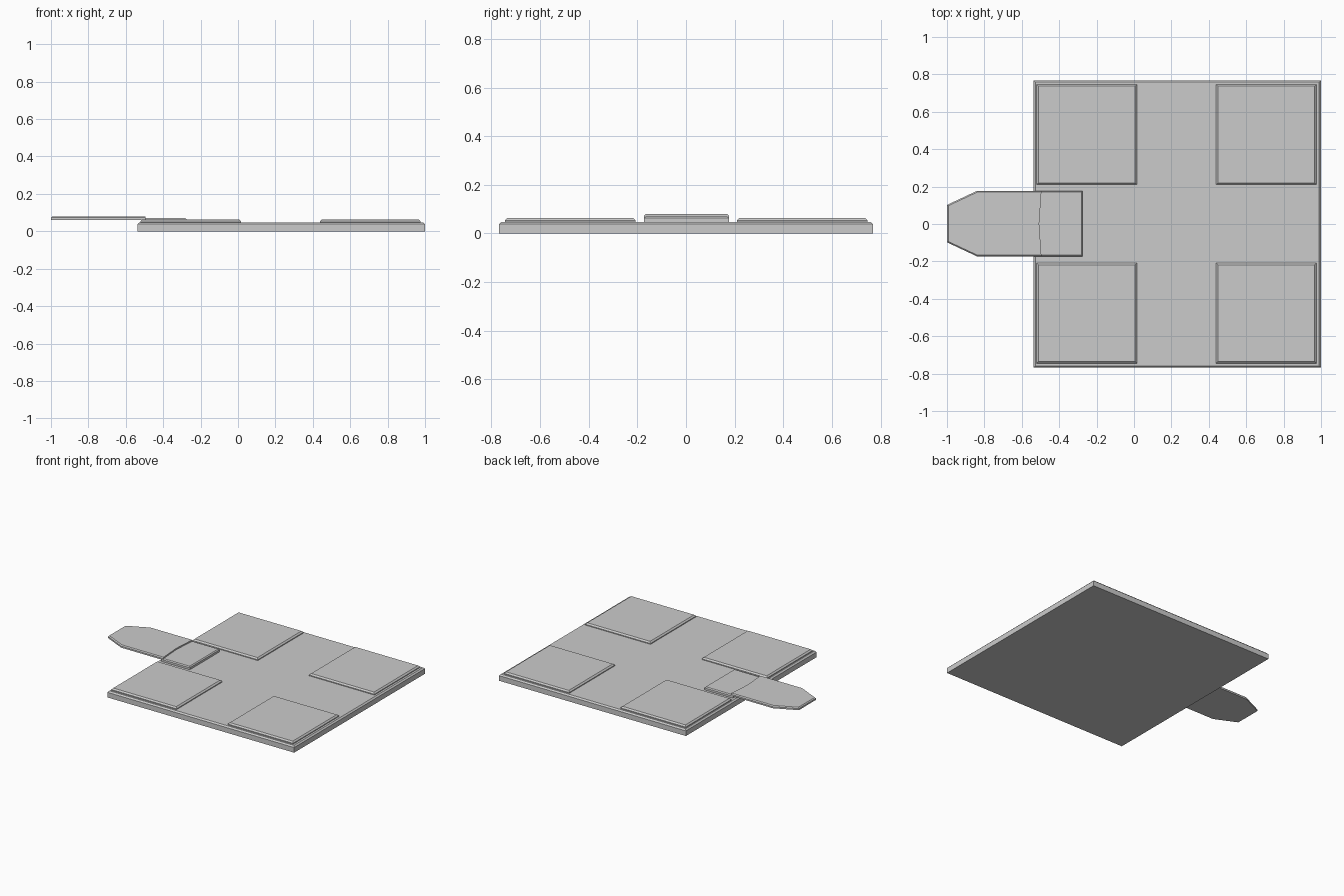
import bpy, bmesh

if "Cube" in bpy.data.objects:
    bpy.data.objects.remove(bpy.data.objects["Cube"])

def slab(name, outline, z0, z1, chamfer, plain=()):
    """Extruded outline with a chamfered top rim; edges listed in plain stay sharp."""
    bm = bmesh.new()
    low = [bm.verts.new((x, y, z0)) for x, y in outline]
    top = [bm.verts.new((x, y, z1)) for x, y in outline]
    n = len(outline)
    bm.faces.new(low[::-1])
    bm.faces.new(top)
    for i in range(n):
        j = (i + 1) % n
        bm.faces.new((low[i], low[j], top[j], top[i]))
    rim = [bm.edges.get((top[i], top[(i + 1) % n])) for i in range(n) if i not in plain]
    bmesh.ops.bevel(bm, geom=rim, offset=chamfer, segments=1, affect='EDGES')
    bmesh.ops.recalc_face_normals(bm, faces=bm.faces)
    me = bpy.data.meshes.new(name)
    bm.to_mesh(me)
    bm.free()
    ob = bpy.data.objects.new(name, me)
    bpy.context.collection.objects.link(ob)
    return ob

def rect(x0, x1, y0, y1):
    return [(x0, y0), (x1, y0), (x1, y1), (x0, y1)]

# Square base plate
slab("base_plate", rect(-0.537, 1.0, -0.768, 0.768), 0, 0.048, 0.01)

# Four raised corner pads
for xn, x0 in (("left", -0.521), ("right", 0.438)):
    for yn, y0 in (("front", -0.745), ("back", 0.21)):
        slab(f"pad_{yn}_{xn}", rect(x0, x0 + 0.537, y0, y0 + 0.537), 0.047, 0.064, 0.01)

# Lower strap resting on the plate
slab("strap_lower", rect(-0.51, -0.275, -0.173, 0.177), 0.047, 0.07, 0.007, plain=(3,))

# Upper strap with tapered tip, overlapping the lower strap
slab("strap_upper",
     [(-1.0, -0.098), (-0.84, -0.173), (-0.495, -0.173), (-0.507, 0.002),
      (-0.495, 0.177), (-0.84, 0.177), (-1.0, 0.102)],
     0.0615, 0.08, 0.007, plain=(2, 3))
